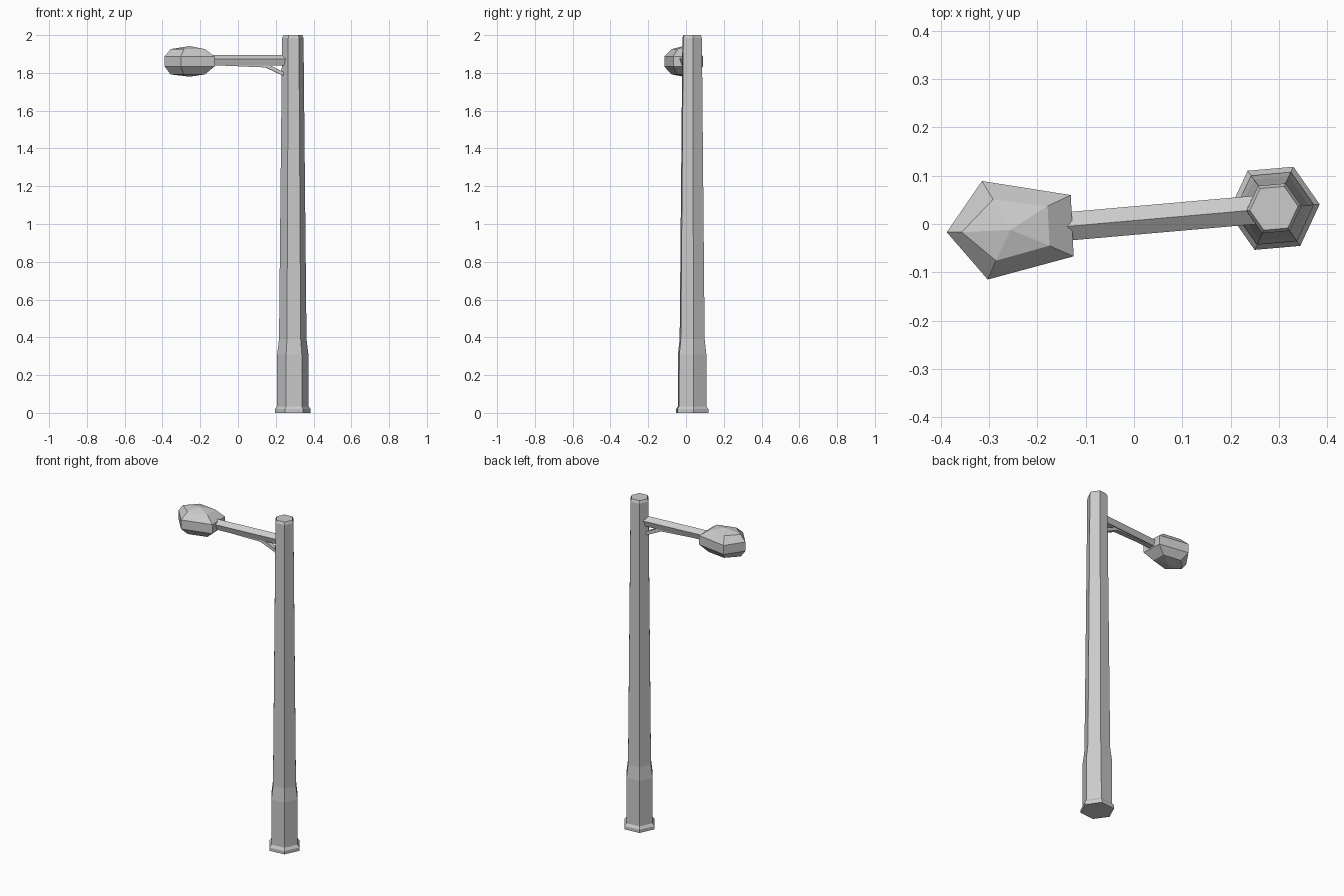
import bpy, bmesh, math
from mathutils import Matrix, Vector

if "Cube" in bpy.data.objects:
    bpy.data.objects.remove(bpy.data.objects["Cube"])

TURN = math.radians(5)          # whole lamp is turned slightly about z
POLE = Vector((0.29, 0.0325, 0))


def finish(name, bm):
    bmesh.ops.recalc_face_normals(bm, faces=bm.faces)
    me = bpy.data.meshes.new(name)
    bm.to_mesh(me)
    bm.free()
    ob = bpy.data.objects.new(name, me)
    bpy.context.collection.objects.link(ob)
    return ob


def loft(name, rings):
    """Skin matching rings of points; single-point rings become tips."""
    bm = bmesh.new()
    vs = [[bm.verts.new(p) for p in r] for r in rings]
    for a, b in zip(vs, vs[1:]):
        n = max(len(a), len(b))
        for i in range(n):
            j = (i + 1) % n
            if len(a) == 1:
                bm.faces.new((a[0], b[i], b[j]))
            elif len(b) == 1:
                bm.faces.new((a[i], a[j], b[0]))
            else:
                bm.faces.new((a[i], a[j], b[j], b[i]))
    for r in (vs[0], vs[-1]):
        if len(r) > 2:
            bm.faces.new(r)
    return finish(name, bm)


def place(ob):
    """Move a part modelled along the arm (x) to the turned pole."""
    ob.matrix_world = Matrix.Translation(POLE) @ Matrix.Rotation(TURN, 4, 'Z')


# Hexagonal tapered pole with foot and cap bevel
profile = [(0.095, 0), (0.095, 0.02), (0.084, 0.035), (0.083, 0.31),
           (0.073, 0.39), (0.057, 1.985), (0.05, 2.0)]
place(loft("pole", [[(r * math.cos(math.tau * i / 6), r * math.sin(math.tau * i / 6), z)
                     for i in range(6)] for r, z in profile]))

# Five-sided arm with its ridge on top
place(loft("arm", [[(x, 0.031 * math.sin(math.tau * i / 5), 1.865 + 0.031 * math.cos(math.tau * i / 5))
                    for i in range(5)] for x in (-0.48, -0.03)]))

# Bent brace under the arm
brace = [(-0.43, 1.846), (-0.43, 1.841), (-0.145, 1.829), (-0.03, 1.775),
         (-0.03, 1.795), (-0.125, 1.842)]
place(loft("brace", [[(x, y, z) for x, z in brace] for y in (-0.014, 0.014)]))

# Lamp head: stretched low-poly sphere with five sides
outer = [(-0.388, -0.017), (-0.303, -0.115), (-0.125, -0.067), (-0.131, 0.06), (-0.315, 0.089)]
inner = [(-0.357, -0.017), (-0.286, -0.076), (-0.175, -0.045), (-0.179, 0.037), (-0.292, 0.051)]
tip = (-0.256, -0.012)
levels = [([tip], 1.78), (inner, 1.792), (outer, 1.833), (outer, 1.888), (inner, 1.926), ([tip], 1.942)]
loft("lamp_head", [[(x, y, z) for x, y in pts] for pts, z in levels])
